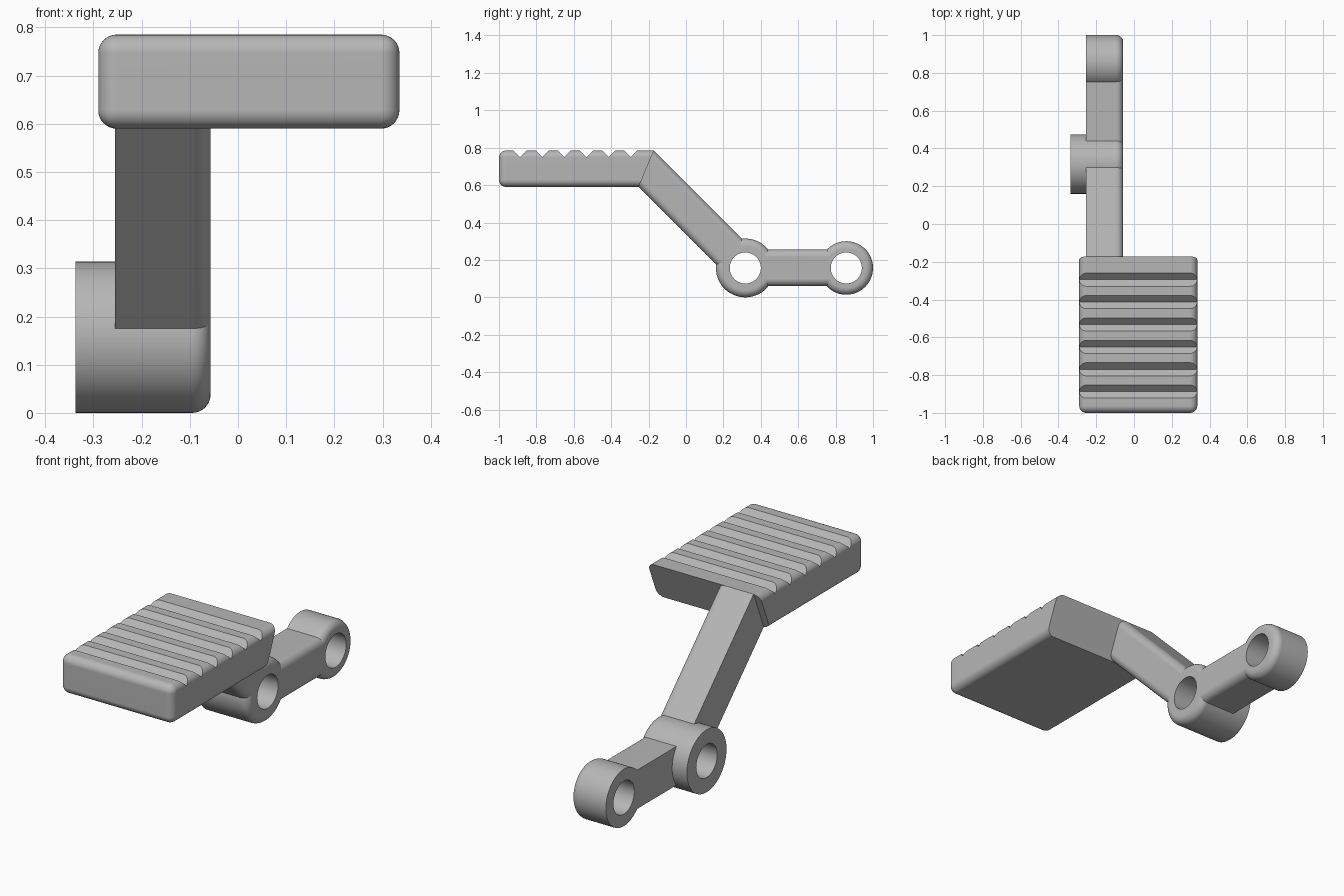
import bpy
import bmesh
import math
from mathutils import Matrix

cube = bpy.data.objects.get("Cube")
if cube:
    bpy.data.objects.remove(cube, do_unlink=True)

GREY = (0.47, 0.47, 0.47, 1.0)
grey = bpy.data.materials.new("plain grey")
grey.use_nodes = True
grey.diffuse_color = GREY
grey.node_tree.nodes["Principled BSDF"].inputs["Base Color"].default_value = GREY

FILLET = 0.038
ARM_X = (-0.255, -0.057)      # arm thickness
PIVOT = (0.317, 0.157)        # hub centres as (y, z)
END = (0.857, 0.157)
HOLE = 0.083
LOW, HIGH = 0.59, 0.785       # pedal underside and top


def make_object(name, bm):
    bmesh.ops.recalc_face_normals(bm, faces=bm.faces[:])
    mesh = bpy.data.meshes.new(name)
    bm.to_mesh(mesh)
    bm.free()
    mesh.materials.append(grey)
    obj = bpy.data.objects.new(name, mesh)
    bpy.context.collection.objects.link(obj)
    return obj


def add_prism(bm, outline, x0, x1):
    """Extrude a (y, z) outline along x."""
    face = bm.faces.new([bm.verts.new((x0, y, z)) for y, z in outline])
    out = bmesh.ops.extrude_face_region(bm, geom=[face])
    moved = [g for g in out["geom"] if isinstance(g, bmesh.types.BMVert)]
    bmesh.ops.translate(bm, verts=moved, vec=(x1 - x0, 0, 0))


def prism(name, outline, x0, x1, rounded):
    """Prism whose edges chosen by the rule are filleted."""
    bm = bmesh.new()
    add_prism(bm, outline, x0, x1)
    edges = [e for e in bm.edges if rounded(e)]
    bmesh.ops.bevel(bm, geom=edges, offset=FILLET, segments=8,
                    profile=0.5, affect='EDGES', clamp_overlap=True)
    return make_object(name, bm)


def hub(name, centre, radius, x0, x1):
    """Ring around the x axis, with the outer rim rounded at x1."""
    y, z = centre
    profile = [(x1, HOLE), (x0, HOLE), (x0, radius)]
    for i in range(9):
        a = math.radians(90 * i / 8)
        profile.append((x1 - FILLET + FILLET * math.sin(a),
                        radius - FILLET + FILLET * math.cos(a)))
    bm = bmesh.new()
    verts = [bm.verts.new((x, y, z + r)) for x, r in profile]
    loop = [bm.edges.new((v, verts[(i + 1) % len(verts)]))
            for i, v in enumerate(verts)]
    bmesh.ops.spin(bm, geom=verts + loop, cent=(0, y, z), axis=(1, 0, 0),
                   angle=math.tau, steps=72, use_merge=True)
    bmesh.ops.remove_doubles(bm, verts=bm.verts[:], dist=0.0001)
    return make_object(name, bm)


def cylinder_cutter(centre, radius):
    bm = bmesh.new()
    bmesh.ops.create_cone(bm, cap_ends=True, segments=72,
                          radius1=radius, radius2=radius, depth=2)
    bmesh.ops.transform(bm, verts=bm.verts[:],
                        matrix=Matrix.Translation((0, *centre))
                        @ Matrix.Rotation(math.pi / 2, 4, 'Y'))
    return make_object("hub_cutter", bm)


def cut(obj, cutter):
    cutter.hide_render = True
    mod = obj.modifiers.new("cut", 'BOOLEAN')
    mod.operation = 'DIFFERENCE'
    mod.solver = 'EXACT'
    mod.object = cutter
    bpy.context.view_layer.objects.active = obj
    bpy.ops.object.modifier_apply(modifier=mod.name)
    bpy.data.objects.remove(cutter, do_unlink=True)


def smooth(obj):
    bpy.ops.object.select_all(action='DESELECT')
    obj.select_set(True)
    bpy.context.view_layer.objects.active = obj
    bpy.ops.object.shade_smooth_by_angle(angle=math.radians(30))
    mod = obj.modifiers.new("even shading", 'WEIGHTED_NORMAL')
    mod.keep_sharp = True


# Pedal pad: rounded everywhere but its slanted rear face
pad = prism("pedal_pad",
            [(-1, LOW), (-0.253, LOW), (-0.172, HIGH), (-1, HIGH)],
            -0.29, 0.335,
            lambda e: any(v.co.y < -0.9 for v in e.verts))

# Six V grooves across the top of the pad
bm = bmesh.new()
for i in range(6):
    y = -0.295 - 0.1185 * i
    add_prism(bm, [(y, 0.75), (y + 0.055, 0.805), (y - 0.055, 0.805)], -0.5, 0.5)
cut(pad, make_object("groove_cutter", bm))


# Arms: long edges rounded on the left side only
def long_left_edge(e):
    return e.calc_length() > 0.3 and all(v.co.x > -0.1 for v in e.verts)


d = 0.069
slanted_arm = prism("slanted_arm",
                    [(-0.253, LOW), (-0.172, HIGH),
                     (PIVOT[0] + d, PIVOT[1] + d), (PIVOT[0] - d, PIVOT[1] - d)],
                    *ARM_X, long_left_edge)
rear_arm = prism("rear_arm",
                 [(PIVOT[0], 0.06), (END[0], 0.06), (END[0], 0.255), (PIVOT[0], 0.255)],
                 *ARM_X, long_left_edge)
cut(slanted_arm, cylinder_cutter(PIVOT, 0.119))
cut(rear_arm, cylinder_cutter(PIVOT, 0.119))
cut(rear_arm, cylinder_cutter(END, 0.105))

# Hubs
pivot_hub = hub("pivot_hub", PIVOT, 0.157, -0.337, ARM_X[1])
end_hub = hub("end_hub", END, 0.143, *ARM_X)

for part in (pad, slanted_arm, rear_arm, pivot_hub, end_hub):
    smooth(part)
